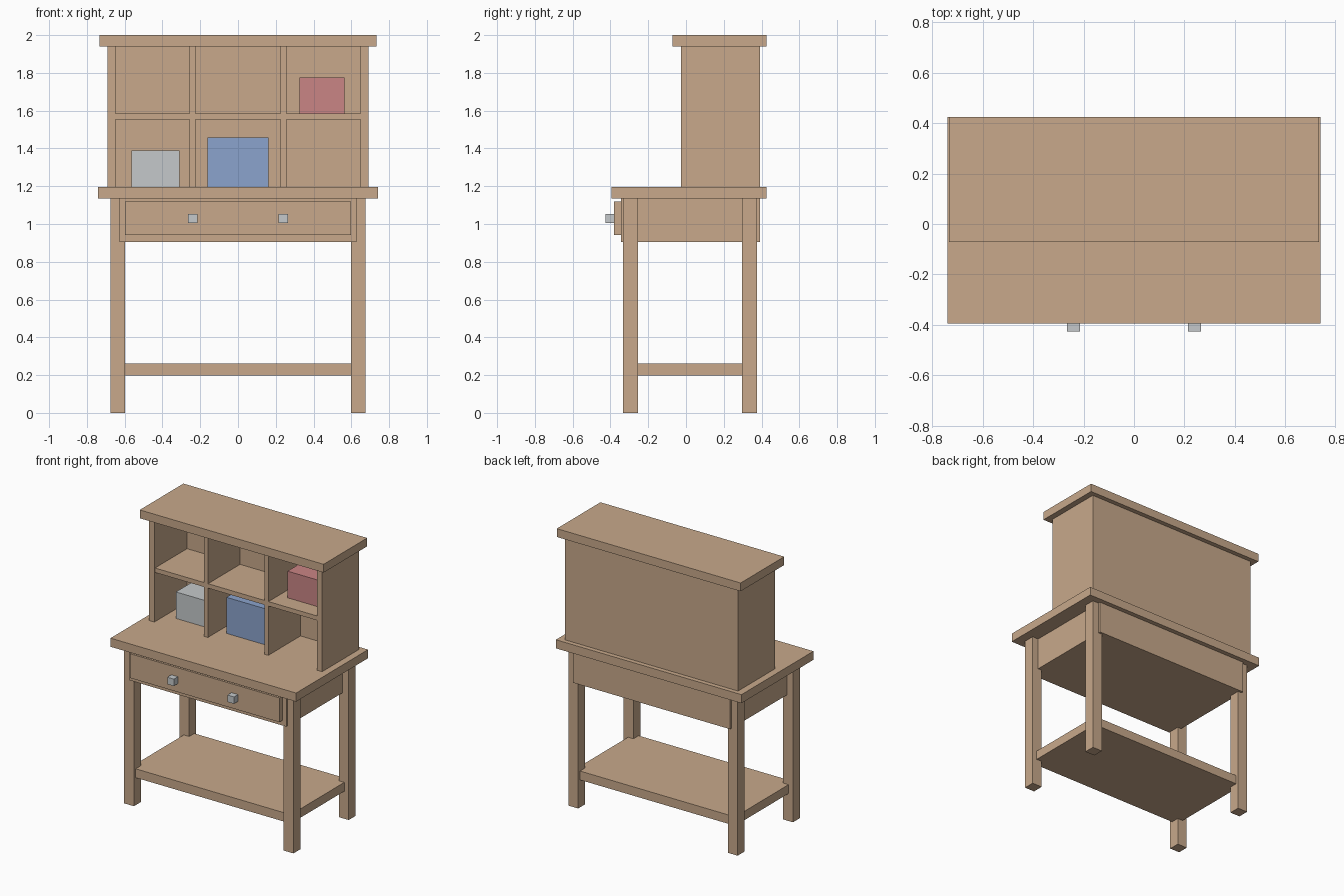
import bpy
import bmesh

if "Cube" in bpy.data.objects:
    bpy.data.objects.remove(bpy.data.objects["Cube"])


def material(name, colour):
    m = bpy.data.materials.new(name)
    m.diffuse_color = (*colour, 1.0)
    m.use_nodes = True
    m.node_tree.nodes["Principled BSDF"].inputs["Base Color"].default_value = m.diffuse_color
    return m


WOOD = material("light wood", (0.578, 0.397, 0.258))
GREY = material("pale grey", (0.558, 0.584, 0.597))
BLUE = material("soft blue", (0.26, 0.37, 0.61))
PINK = material("dusty pink", (0.591, 0.235, 0.235))


def box(name, x, y, z, mat=WOOD):
    """Box from (min, max) ranges on each axis."""
    bm = bmesh.new()
    bmesh.ops.create_cube(bm, size=1.0)
    for v in bm.verts:
        v.co = [r[0] if c < 0 else r[1] for c, r in zip(v.co, (x, y, z))]
    mesh = bpy.data.meshes.new(name)
    bm.to_mesh(mesh)
    bm.free()
    mesh.materials.append(mat)
    ob = bpy.data.objects.new(name, mesh)
    bpy.context.collection.objects.link(ob)
    return ob


def pair(name, x, y, z, mat=WOOD):
    """The same box on the left and right sides."""
    box(name + "_right", x, y, z, mat)
    box(name + "_left", (-x[1], -x[0]), y, z, mat)


# Table: legs, lower shelf, drawer case, top
pair("front_leg", (0.597, 0.675), (-0.333, -0.254), (0, 1.14))
pair("back_leg", (0.597, 0.675), (0.297, 0.376), (0, 1.14))
box("lower_shelf", (-0.64, 0.64), (-0.313, 0.355), (0.198, 0.262))
box("drawer_case", (-0.627, 0.627), (-0.344, 0.392), (0.905, 1.14))
box("table_top", (-0.74, 0.74), (-0.395, 0.425), (1.135, 1.197))

# Drawer front and knobs
box("drawer_front", (-0.597, 0.597), (-0.38, -0.34), (0.943, 1.118))
pair("drawer_knob", (0.214, 0.266), (-0.426, -0.378), (1.004, 1.054), GREY)

# Hutch: sides, back, dividers, shelf, cap
pair("hutch_side", (0.648, 0.69), (-0.027, 0.387), (1.19, 1.945))
box("hutch_back", (-0.69, 0.69), (0.345, 0.392), (1.19, 1.945))
pair("hutch_divider", (0.225, 0.257), (-0.022, 0.35), (1.19, 1.945))
box("hutch_shelf", (-0.65, 0.65), (-0.02, 0.35), (1.552, 1.584))
box("hutch_cap", (-0.733, 0.733), (-0.072, 0.425), (1.94, 2.0))

# Storage boxes in the cubbies
box("grey_box", (-0.565, -0.31), (0.10, 0.32), (1.197, 1.388), GREY)
box("blue_box", (-0.162, 0.162), (0.10, 0.32), (1.197, 1.457), BLUE)
box("pink_box", (0.325, 0.563), (0.10, 0.32), (1.584, 1.776), PINK)
